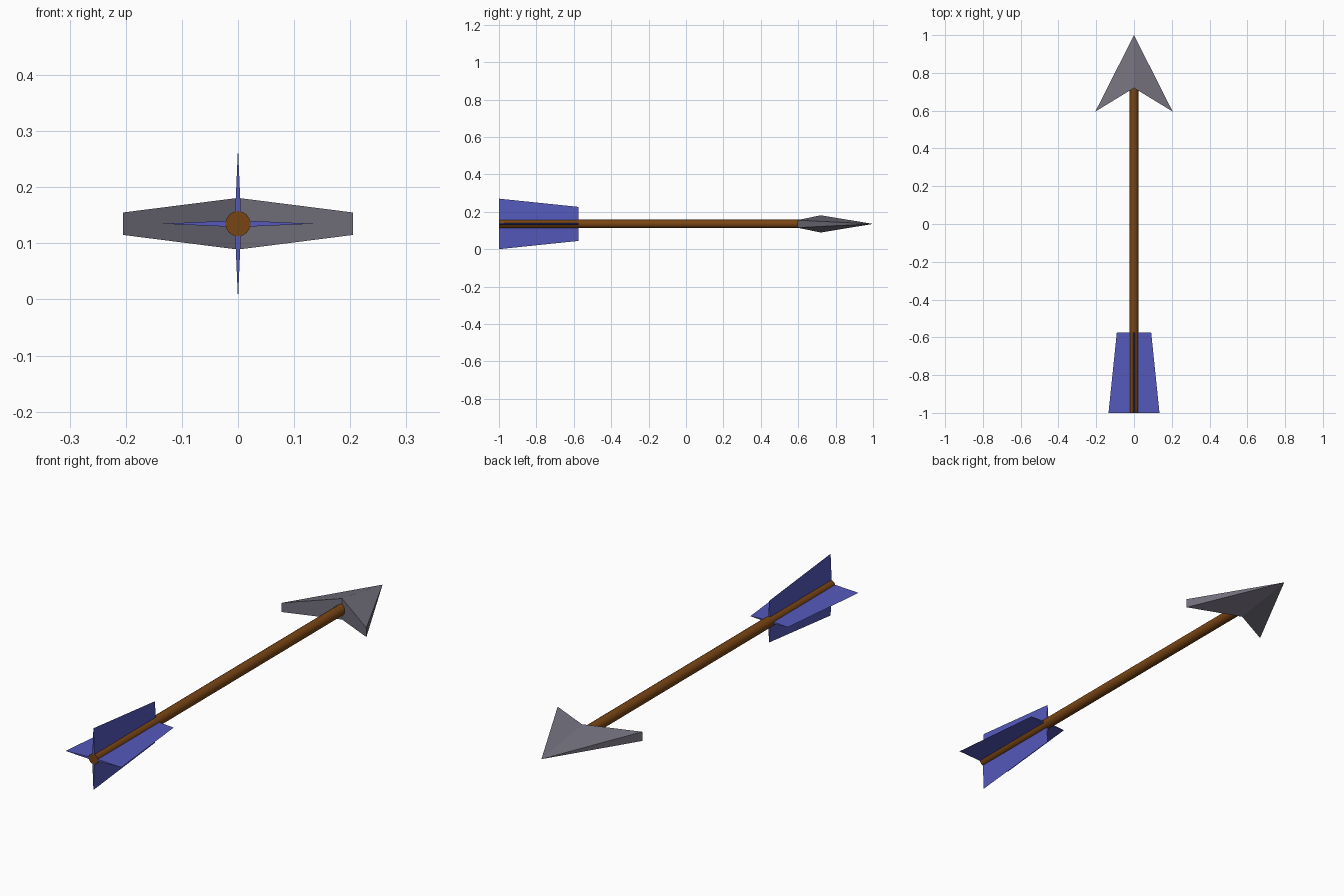
import bpy, math
from mathutils import Matrix

if "Cube" in bpy.data.objects:
    bpy.data.objects.remove(bpy.data.objects["Cube"])

AXIS_Z = 0.135  # height of the shaft axis


def material(name, rgb):
    m = bpy.data.materials.new(name)
    m.diffuse_color = (*rgb, 1)
    m.use_nodes = True
    m.node_tree.nodes["Principled BSDF"].inputs["Base Color"].default_value = m.diffuse_color
    return m


def mesh_object(name, verts, faces, mat):
    me = bpy.data.meshes.new(name)
    me.from_pydata(verts, [], faces)
    me.materials.append(mat)
    ob = bpy.data.objects.new(name, me)
    bpy.context.collection.objects.link(ob)
    return ob


wood = material("wood", (0.19, 0.06, 0.007))
feather = material("feather", (0.09, 0.10, 0.50))
metal = material("metal", (0.17, 0.16, 0.20))

# Shaft
y0, y1 = -1.0, 0.74
bpy.ops.mesh.primitive_cylinder_add(vertices=16, radius=0.0225, depth=y1 - y0,
                                    location=(0, (y0 + y1) / 2, AXIS_Z),
                                    rotation=(math.pi / 2, 0, 0))
shaft = bpy.context.object
shaft.name = "shaft"
shaft.data.materials.append(wood)
bpy.ops.object.shade_smooth_by_angle()

# Swept arrowhead: tip, central ridge and two blunt barbs
head = mesh_object(
    "arrowhead",
    [(0, 1, 0), (0, 0.72, 0.046), (0, 0.72, -0.046),
     (0.205, 0.595, 0.02), (0.205, 0.595, -0.02),
     (-0.205, 0.595, 0.02), (-0.205, 0.595, -0.02)],
    [(0, 1, 3), (0, 4, 2), (0, 3, 4), (1, 2, 4, 3),
     (0, 5, 1), (0, 2, 6), (0, 6, 5), (1, 5, 6, 2)], metal)
head.location.z = AXIS_Z

# Four wedge-shaped fins around the shaft, thinning to a sharp outer edge
t = 0.006
for i, side in enumerate(("top", "left", "bottom", "right")):
    fin = mesh_object(
        f"fin_{side}",
        [(t, -1, 0), (-t, -1, 0), (0, -1, 0.135),
         (t, -0.575, 0), (-t, -0.575, 0), (0, -0.575, 0.091)],
        [(0, 2, 1), (3, 4, 5), (0, 3, 5, 2), (1, 2, 5, 4), (0, 1, 4, 3)], feather)
    fin.data.transform(Matrix.Rotation(-i * math.pi / 2, 4, 'Y'))
    fin.location.z = AXIS_Z
